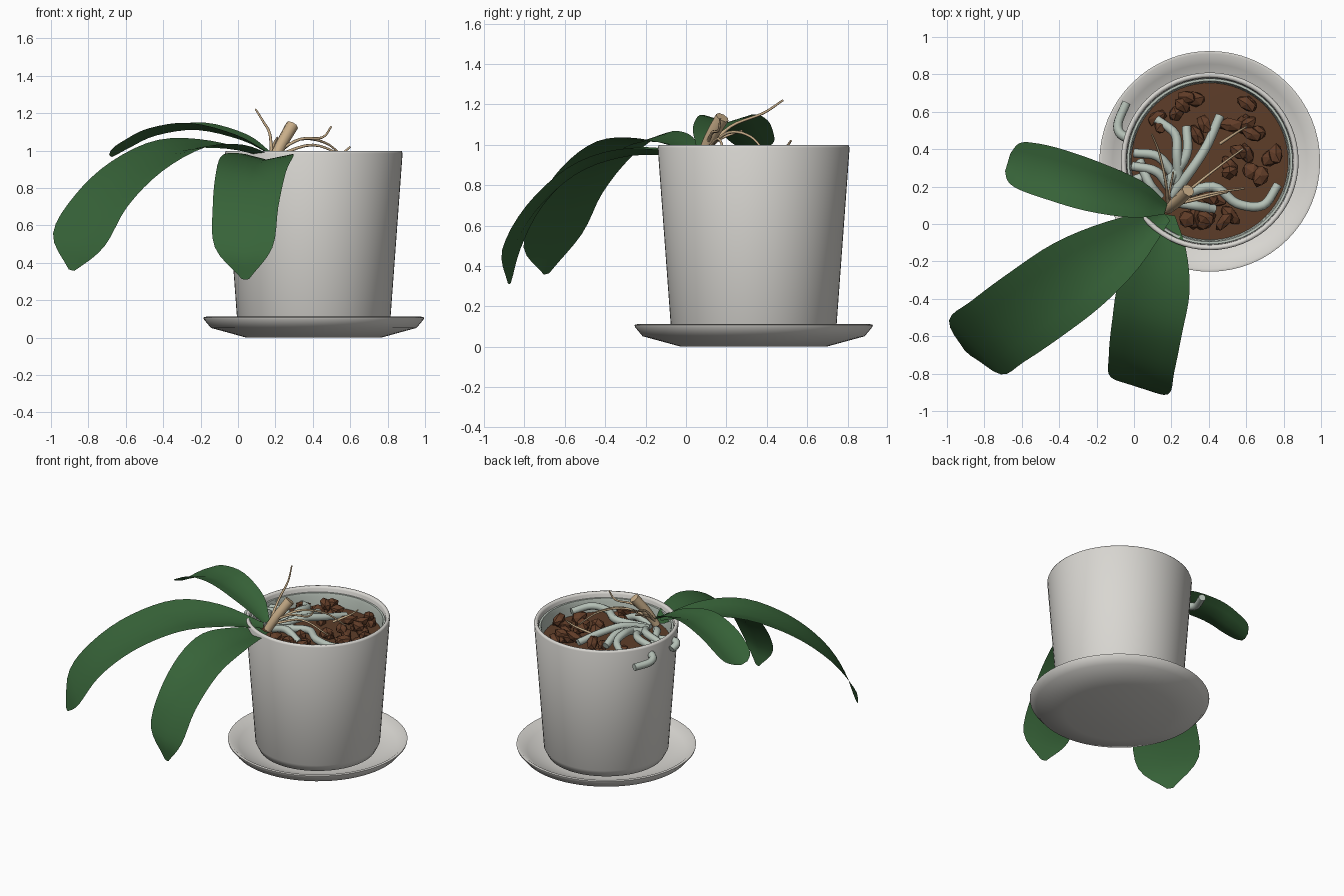
import bpy, bmesh, math, random
from mathutils import Vector, Matrix

random.seed(4)
cube = bpy.data.objects.get("Cube")
if cube:
    bpy.data.objects.remove(cube)

CENTER = Vector((0.405, 0.335, 0))


def material(name, *rgb):
    m = bpy.data.materials.new(name)
    m.use_nodes = True
    m.diffuse_color = (*rgb, 1)
    m.node_tree.nodes["Principled BSDF"].inputs["Base Color"].default_value = (*rgb, 1)
    return m


ceramic = material("warm white ceramic", 0.69, 0.675, 0.64)
liner_mat = material("pale grey green plastic", 0.50, 0.56, 0.50)
leaf_mat = material("leaf green", 0.038, 0.125, 0.040)
soil_mat = material("soil brown", 0.11, 0.047, 0.022)
bark_mat = material("bark brown", 0.12, 0.046, 0.021)
root_mat = material("pale root", 0.46, 0.53, 0.47)
tan_mat = material("dry tan", 0.58, 0.42, 0.25)


def activate(obj):
    bpy.ops.object.select_all(action="DESELECT")
    obj.select_set(True)
    bpy.context.view_layer.objects.active = obj


def finish(name, bm, mat, smooth):
    mesh = bpy.data.meshes.new(name)
    bm.to_mesh(mesh)
    bm.free()
    mesh.materials.append(mat)
    obj = bpy.data.objects.new(name, mesh)
    bpy.context.collection.objects.link(obj)
    if smooth:
        activate(obj)
        bpy.ops.object.shade_smooth_by_angle(angle=math.radians(smooth))


def lathe(name, profile, mat, smooth=70):
    """Spin a radius/height profile around the pot axis."""
    bm = bmesh.new()
    verts = [bm.verts.new(CENTER + Vector((r, 0, z))) for r, z in profile]
    edges = [bm.edges.new(pair) for pair in zip(verts, verts[1:])]
    bmesh.ops.spin(bm, geom=verts + edges, cent=CENTER, axis=(0, 0, 1),
                   angle=math.tau, steps=64)
    bmesh.ops.remove_doubles(bm, verts=bm.verts, dist=0.0005)
    bmesh.ops.recalc_face_normals(bm, faces=bm.faces)
    finish(name, bm, mat, smooth)


def smooth_path(points, steps):
    """Catmull-Rom path through points of any dimension."""
    pts = [Vector(p) for p in points]
    pts = [pts[0] * 2 - pts[1]] + pts + [pts[-1] * 2 - pts[-2]]
    out = []
    for a, b, c, d in zip(pts, pts[1:], pts[2:], pts[3:]):
        for i in range(steps):
            t = i / steps
            out.append(0.5 * (2 * b + (c - a) * t + (2 * a - 5 * b + 4 * c - d) * t * t
                              + (3 * b - a - 3 * c + d) * t ** 3))
    return out + [pts[-2]]


def tube(name, points, radius, mat, taper):
    path = smooth_path(points, 5)
    curve = bpy.data.curves.new(name, "CURVE")
    curve.dimensions = "3D"
    curve.bevel_depth = radius
    curve.bevel_resolution = 2
    curve.use_fill_caps = True
    spline = curve.splines.new("POLY")
    spline.points.add(len(path) - 1)
    for i, (p, co) in enumerate(zip(spline.points, path)):
        p.co = (*co, 1)
        p.radius = 1 + (taper - 1) * i / (len(path) - 1)
    curve.materials.append(mat)
    obj = bpy.data.objects.new(name, curve)
    bpy.context.collection.objects.link(obj)
    activate(obj)
    bpy.ops.object.convert(target="MESH")
    bpy.ops.object.shade_smooth_by_angle(angle=math.radians(50))


def leaf(name, points, lift_left, lift_right, turn):
    """Folded blade of x, y, z, half width rows; edge lifts run from root to tip."""
    rows = smooth_path(points, 4)
    run = (rows[-1] - rows[0]).xy.normalized()
    bm = bmesh.new()
    grid = []
    for i, row in enumerate(rows):
        t = i / (len(rows) - 1)
        side = Matrix.Rotation(math.radians(turn) * t * t, 3, "Z") @ Vector((-run.y, run.x, 0))
        line = []
        for s in (-1, -0.55, 0, 0.55, 1):
            root, tip = lift_left if s > 0 else lift_right
            rise = Vector((0, 0, (root + (tip - root) * t) * abs(s) * row.w / 0.2))
            line.append(bm.verts.new(row.xyz + side * s * row.w + rise))
        grid.append(line)
    for a, b in zip(grid, grid[1:]):
        for i in range(4):
            bm.faces.new((a[i], b[i], b[i + 1], a[i + 1]))
    finish(name, bm, leaf_mat, 60)


# Saucer, pot, inner liner and soil
lathe("saucer", [(0, 0), (0.36, 0), (0.55, 0.052), (0.588, 0.098), (0.59, 0.108),
                 (0.575, 0.112), (0.52, 0.07), (0.37, 0.03), (0, 0.03)], ceramic, 80)
lathe("pot", [(0, 0.032), (0.33, 0.032), (0.385, 0.05), (0.41, 0.1), (0.475, 0.985),
              (0.47, 0.998), (0.455, 0.998), (0.447, 0.985), (0.44, 0.86)], ceramic)
lathe("liner", [(0.444, 0.94), (0.443, 0.962), (0.430, 0.962), (0.424, 0.94),
                (0.418, 0.85)], liner_mat)
lathe("soil", [(0, 0.88), (0.425, 0.87)], soil_mat)

# Arching leaves
leaf("left_leaf", [(0.17, 0.08, 0.98, 0.03), (0.02, 0.13, 1.055, 0.10),
                   (-0.22, 0.20, 1.11, 0.135), (-0.44, 0.27, 1.08, 0.14),
                   (-0.58, 0.31, 1.015, 0.13), (-0.645, 0.33, 0.98, 0.105),
                   (-0.675, 0.33, 0.965, 0.05)], (0.06, 0.05), (0.065, 0.05), 0)
leaf("front_left_leaf", [(0.17, 0.05, 0.96, 0.04), (-0.06, -0.11, 1.01, 0.15),
                         (-0.30, -0.27, 1.0, 0.21), (-0.54, -0.44, 0.885, 0.22),
                         (-0.73, -0.575, 0.71, 0.215), (-0.85, -0.66, 0.51, 0.20),
                         (-0.89, -0.69, 0.36, 0.02)], (0.04, -0.03), (0.06, 0.045), 13)
leaf("front_leaf", [(0.18, 0.05, 0.93, 0.04), (0.16, -0.12, 0.95, 0.12),
                    (0.11, -0.33, 0.935, 0.19), (0.07, -0.55, 0.85, 0.19),
                    (0.04, -0.75, 0.665, 0.18), (0.03, -0.865, 0.455, 0.16),
                    (0.04, -0.875, 0.31, 0.02)], (0.045, 0.03), (0.055, 0.03), -11)

# Stem stub and dry twigs
tube("stem", [(0.18, 0.08, 0.93), (0.23, 0.12, 1.03), (0.29, 0.18, 1.135)], 0.028, tan_mat, 1.25)
twigs = [
    [(0.18, 0.1, 0.97), (0.17, 0.22, 1.09), (0.135, 0.38, 1.155), (0.095, 0.48, 1.22)],
    [(0.2, 0.1, 0.99), (0.33, 0.13, 1.06), (0.45, 0.16, 1.07), (0.5, 0.17, 1.13)],
    [(0.2, 0.1, 0.98), (0.33, 0.21, 1.06), (0.47, 0.32, 1.04), (0.58, 0.40, 0.95)],
    [(0.18, 0.1, 0.97), (0.19, 0.17, 1.03), (0.21, 0.28, 1.07)],
    [(0.2, 0.1, 0.97), (0.4, 0.16, 1.03), (0.59, 0.19, 0.96)],
    [(0.46, 0.43, 0.93), (0.55, 0.49, 0.98), (0.6, 0.52, 1.02)],
]
for path in twigs:
    tube("twig", path, 0.009, tan_mat, 0.55)

# Thick pale roots, two poking out through the pot wall
roots = [
    [(0.2, 0.15, 0.93), (0.30, 0.28, 0.97), (0.39, 0.42, 0.95), (0.46, 0.58, 0.92)],
    [(0.22, 0.14, 0.93), (0.42, 0.2, 0.95), (0.55, 0.11, 0.95), (0.69, 0.1, 0.94),
     (0.77, 0.21, 0.92)],
    [(0.2, 0.18, 0.93), (0.12, 0.28, 0.96), (-0.01, 0.31, 0.94)],
    [(0.24, 0.2, 0.93), (0.23, 0.36, 0.97), (0.22, 0.48, 0.95), (0.12, 0.56, 0.92)],
    [(0.18, 0.22, 0.94), (0.28, 0.37, 0.96), (0.28, 0.52, 0.92)],
    [(0.22, 0.25, 0.93), (0.13, 0.36, 0.95), (0.0, 0.38, 0.93)],
    [(0.14, 0.14, 0.93), (0.08, 0.22, 0.96), (0.03, 0.34, 0.92)],
    [(0.2, 0.12, 0.93), (0.32, 0.10, 0.96), (0.43, 0.08, 0.91)],
    [(0.0, 0.45, 0.93), (-0.07, 0.48, 0.92), (-0.085, 0.54, 0.905), (-0.04, 0.65, 0.90)],
    [(0.05, 0.25, 0.93), (-0.05, 0.22, 0.935), (-0.085, 0.23, 0.92), (-0.08, 0.28, 0.90)],
]
for path in roots:
    tube("root", path, 0.027, root_mat, 0.9)

# Bark chunks, scattered in small clusters on the soil
clusters = [(0.25, 0.62), (0.3, 0.67), (0.11, 0.54), (0.62, 0.66), (0.55, 0.5), (0.64, 0.46),
            (0.73, 0.36), (0.57, 0.38), (0.66, 0.27), (0.48, 0.3), (0.37, 0.01),
            (0.3, 0.0), (0.43, 0.13), (0.5, 0.03), (0.62, 0.55), (0.36, 0.5)]
bm = bmesh.new()
for cx, cy in clusters:
    for k in range(2):
        verts = bmesh.ops.create_icosphere(bm, subdivisions=1, radius=1)["verts"]
        turn = Matrix.Rotation(random.uniform(0, math.pi), 3, "Z")
        size = Vector((random.uniform(0.05, 0.075), random.uniform(0.035, 0.048), 0.036))
        spot = Vector((cx + random.uniform(-0.035, 0.035), cy + random.uniform(-0.035, 0.035),
                       0.895 + 0.03 * k))
        tilt = random.uniform(-0.3, 0.3)
        for v in verts:
            p = v.co * random.uniform(0.85, 1.12) * size
            p.z += p.x * tilt
            v.co = spot + turn @ p
finish("bark_chunks", bm, bark_mat, 0)
